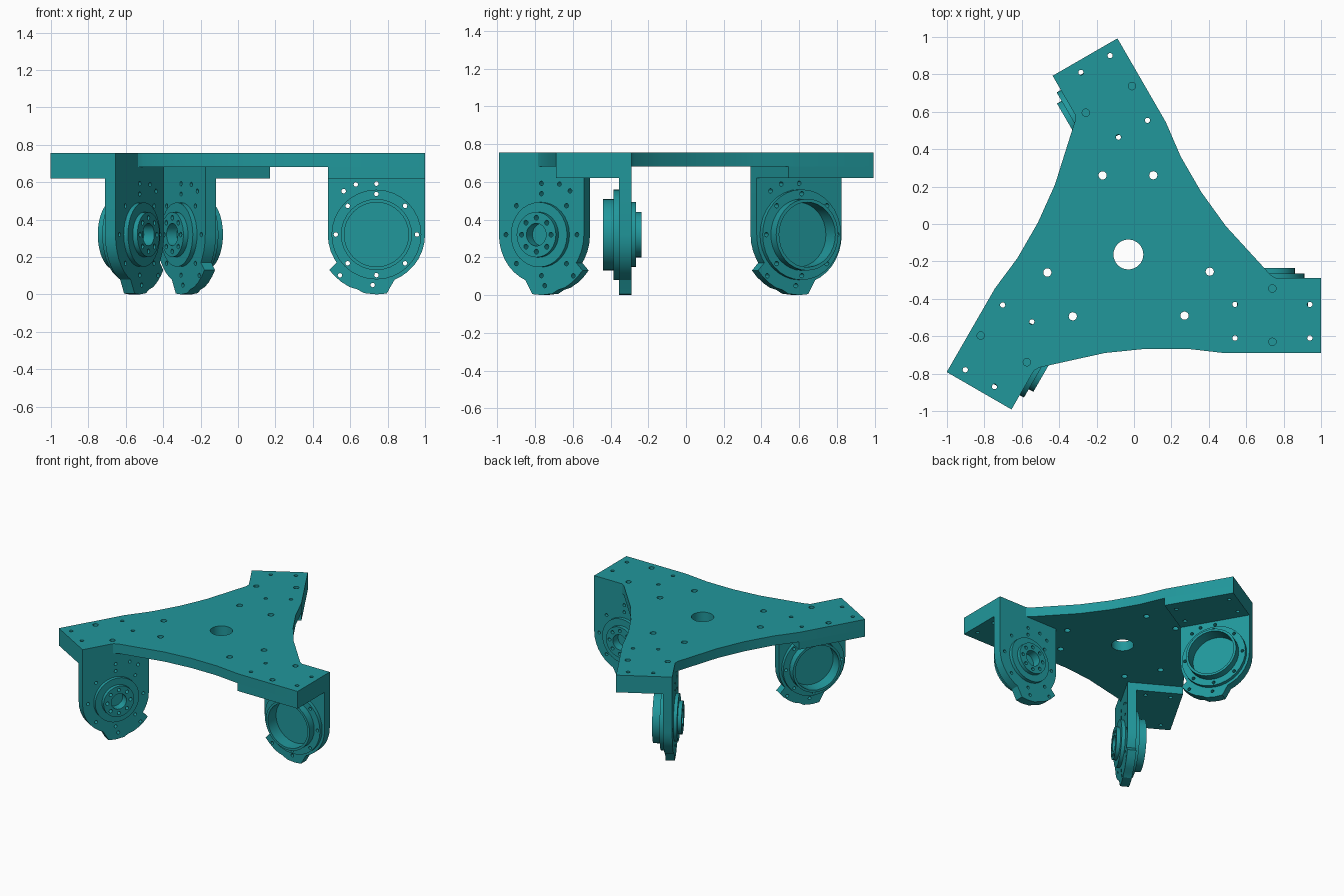
import bpy, bmesh, math
from mathutils import Matrix, Vector

if "Cube" in bpy.data.objects:
    bpy.data.objects.remove(bpy.data.objects["Cube"])

CX, CY = -0.03, -0.163          # three-fold symmetry centre
HX, HZ = 0.74, 0.32             # axis of the right-hand motor mount

teal = bpy.data.materials.new("teal")
teal.diffuse_color = (0.015, 0.31, 0.33, 1)
teal.use_nodes = True
teal.node_tree.nodes["Principled BSDF"].inputs["Base Color"].default_value = teal.diffuse_color


def turn(k):
    """Matrix turning k thirds about the symmetry centre."""
    c = Vector((CX, CY, 0))
    return Matrix.Translation(c) @ Matrix.Rotation(math.radians(120 * k), 4, 'Z') @ Matrix.Translation(-c)


def finish(name, bm):
    bmesh.ops.recalc_face_normals(bm, faces=bm.faces[:])
    me = bpy.data.meshes.new(name)
    bm.to_mesh(me)
    bm.free()
    ob = bpy.data.objects.new(name, me)
    bpy.context.collection.objects.link(ob)
    return ob


def prism(name, pts, offset):
    """Extrude a closed 3D outline by an offset vector."""
    bm = bmesh.new()
    f = bm.faces.new([bm.verts.new(p) for p in pts])
    ext = bmesh.ops.extrude_face_region(bm, geom=[f], use_keep_orig=True)
    verts = [v for v in ext["geom"] if isinstance(v, bmesh.types.BMVert)]
    bmesh.ops.translate(bm, verts=verts, vec=offset)
    return finish(name, bm)


def cylinders(name, specs, axis, segs):
    """Cylinders from (u, v, radius, start, end); u, v are x,z or x,y."""
    bm = bmesh.new()
    for u, v, r, a, b in specs:
        mid = (a + b) / 2
        if axis == 'Y':
            m = Matrix.Translation((u, mid, v)) @ Matrix.Rotation(math.pi / 2, 4, 'X')
        else:
            m = Matrix.Translation((u, v, mid))
        bmesh.ops.create_cone(bm, cap_ends=True, segments=segs, radius1=r, radius2=r,
                              depth=abs(b - a), matrix=m)
    return finish(name, bm)


def combine(target, other, op):
    mod = target.modifiers.new("bool", 'BOOLEAN')
    mod.operation, mod.solver, mod.object = op, 'EXACT', other
    bpy.context.view_layer.update()
    dg = bpy.context.evaluated_depsgraph_get()
    me = bpy.data.meshes.new_from_object(target.evaluated_get(dg))
    target.modifiers.clear()
    target.data = me
    bpy.data.objects.remove(other)


def polar(r, deg):
    a = math.radians(deg)
    return HX + r * math.cos(a), HZ + r * math.sin(a)


# Base plate: one side outline repeated three times
side = [(.17, .545), (.25, .36), (.36, .17), (.49, -.01), (.60, -.13),
        (.73, -.272), (.76, -.29), (1, -.29), (1, -.69)]
outline = [turn(-k) @ Vector((x, y, .68)) for k in range(3) for x, y in side]
base = prism("base_plate", outline, (0, 0, .075))

# Plate holes: centre bore, body holes, arm screw holes
arm_screws = [(x, y) for x in (.54, .94) for y in (-.43, -.61)]
holes = [(.405, -.255, .022), (.27, -.49, .022), (.74, -.345, .02), (.74, -.63, .02)]
holes += [(x, y, .014) for x, y in arm_screws]
specs = []
for k in range(3):
    for x, y, r in holes:
        p = turn(k) @ Vector((x, y, 0))
        specs.append((p.x, p.y, r, .6, .8))
combine(base, cylinders("plate_holes", specs, 'Z', 16), 'DIFFERENCE')
combine(base, cylinders("centre_bore", [(CX, CY, .08, .6, .8)], 'Z', 32), 'DIFFERENCE')

# Motor mount upright: straight top, rounded bottom with a wider lug
prof = [(1, .68), (.48, .68)]
prof += [polar(.26, a) for a in range(180, 211, 10)]
prof += [polar(.26, 215)] + [polar(.315, a) for a in (217, 225, 234, 243)]
prof += [polar(.31, 251), polar(.32, 258), polar(.32, 270), polar(.32, 280), polar(.295, 284), polar(.26, 292)]
prof += [polar(.26, a) for a in range(300, 361, 10)]
mount = prism("motor_mount", [(x, -.355, z) for x, z in prof], (0, .065, 0))

# Mount pad under the arm
pad = prism("mount_pad", [(.48, -.69, .62), (1, -.69, .62), (1, -.29, .62), (.48, -.29, .62)], (0, 0, .06))
combine(mount, pad, 'UNION')

# Stepped discs: motor seat at the front, output hub at the back
for r, a, b in ((.24, -.383, -.33), (.19, -.44, -.32), (.172, -.32, -.264), (.12, -.31, -.236)):
    combine(mount, cylinders("disc", [(HX, HZ, r, a, b)], 'Y', 32), 'UNION')

# Recess and hub bore
combine(mount, cylinders("bores", [(HX, HZ, .172, -.5, -.34), (HX, HZ, .06, -.3, -.2)], 'Y', 32), 'DIFFERENCE')

# Bolt circles and flange holes
bolts = [(*polar(.217, 45 * i), .012, -.5, -.2) for i in range(8)]
bolts += [(*polar(.09, 45 * i), .013, -.3, -.2) for i in range(8)]
bolts += [(x, z, .012, -.5, -.2) for x, z in
          ((.565, .552), (.63, .588), (.74, .592), (.545, .102), (.72, .05))]
combine(mount, cylinders("bolt_holes", bolts, 'Y', 12), 'DIFFERENCE')
combine(mount, cylinders("pad_holes", [(x, y, .014, .55, .75) for x, y in arm_screws], 'Z', 16), 'DIFFERENCE')

# Shading, colour and the two turned copies
mount.data.materials.clear()
base.data.materials.clear()
for ob in (base, mount):
    ob.data.materials.append(teal)
    bpy.ops.object.select_all(action='DESELECT')
    ob.select_set(True)
    bpy.context.view_layer.objects.active = ob
    bpy.ops.object.shade_smooth_by_angle(angle=math.radians(20))
for k in (1, 2):
    copy = mount.copy()
    copy.name = f"motor_mount_{k + 1}"
    copy.matrix_world = turn(k)
    bpy.context.collection.objects.link(copy)
